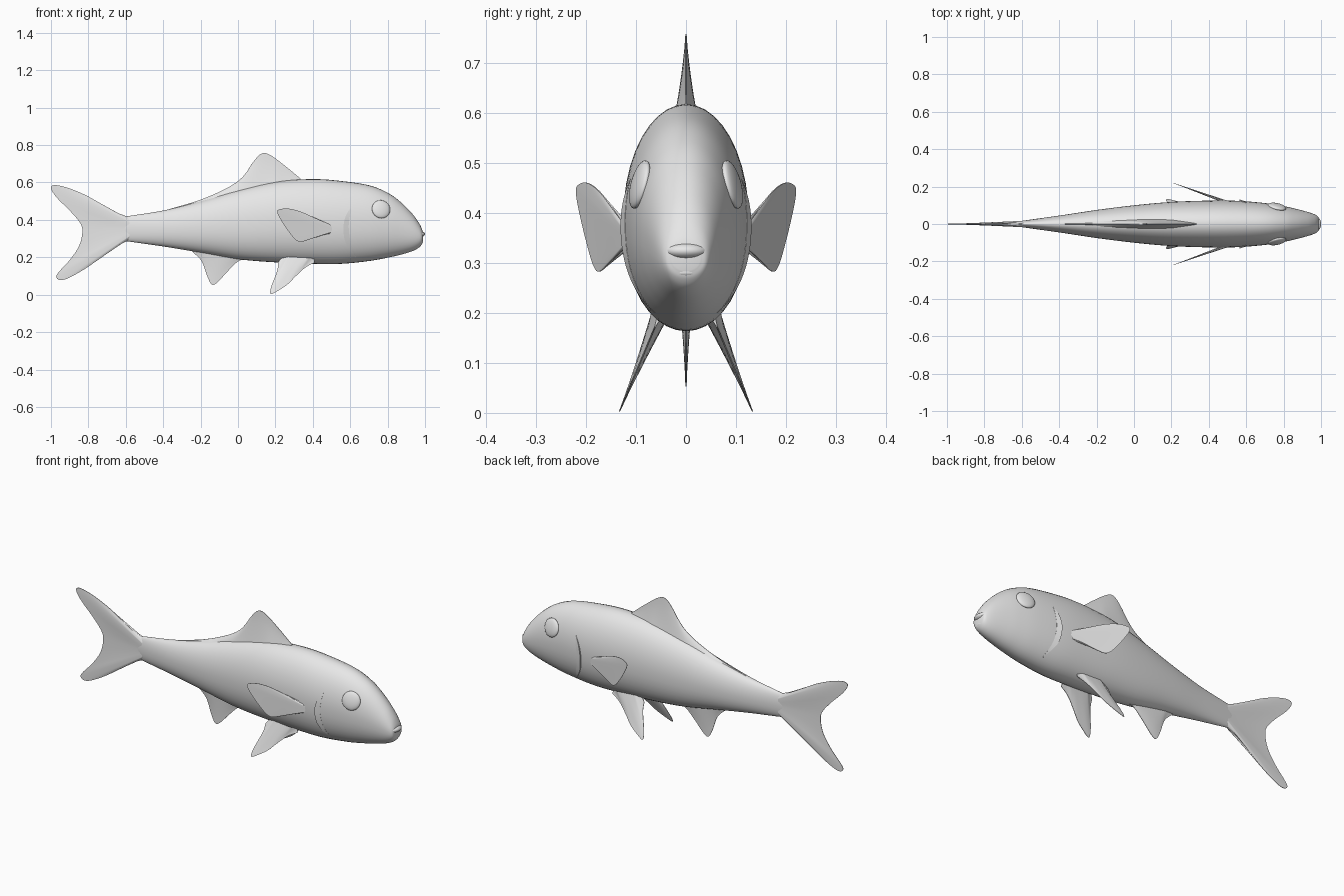
import bpy, bmesh, math
from mathutils import Vector, Matrix

cube = bpy.data.objects.get("Cube")
if cube:
    bpy.data.objects.remove(cube, do_unlink=True)

grey = bpy.data.materials.new("pale grey")
grey.use_nodes = True
GREY = (0.8, 0.8, 0.8, 1)
grey.diffuse_color = GREY
grey.node_tree.nodes["Principled BSDF"].inputs["Base Color"].default_value = GREY


def finish(name, bm, angle=50):
    """Turn a bmesh into a smooth-shaded grey object."""
    bmesh.ops.recalc_face_normals(bm, faces=bm.faces[:])
    me = bpy.data.meshes.new(name)
    bm.to_mesh(me)
    bm.free()
    me.materials.append(grey)
    ob = bpy.data.objects.new(name, me)
    bpy.context.collection.objects.link(ob)
    bpy.ops.object.select_all(action='DESELECT')
    ob.select_set(True)
    bpy.context.view_layer.objects.active = ob
    bpy.ops.object.shade_smooth_by_angle(angle=math.radians(angle))
    return ob


def spline(pts, n):
    """n + 1 points along a Catmull-Rom curve through pts."""
    p = [Vector(q) for q in pts]
    p = [p[0] * 2 - p[1]] + p + [p[-1] * 2 - p[-2]]
    out = []
    for k in range(n + 1):
        t = k / n * (len(pts) - 1)
        i = min(int(t), len(pts) - 2)
        t -= i
        a, b, c, d = p[i:i + 4]
        out.append(0.5 * (2 * b + (c - a) * t + (2 * a - 5 * b + 4 * c - d) * t * t
                          + (3 * b - a - 3 * c + d) * t ** 3))
    return out


# Body: x, top, bottom, half width
STATIONS = [
    (-0.64, .405, .30, .010), (-0.6, .418, .287, .017), (-0.4, .450, .258, .045),
    (-0.2, .500, .225, .075), (0, .560, .190, .100), (0.2, .605, .173, .118),
    (0.4, .618, .165, .125), (0.55, .608, .165, .124), (0.7, .585, .180, .112),
    (0.8, .545, .198, .096), (0.87, .495, .214, .080), (0.93, .435, .232, .064),
    (0.965, .388, .250, .052), (0.982, .355, .268, .042), (0.988, .335, .285, .028)]
RINGS = spline(STATIONS, 70)
SEG = 40
TOP_POW, LOW_POW = 1.0, 0.88


def build_body():
    bm = bmesh.new()
    rings = []
    for x, top, low, w in RINGS:
        mid, h = (top + low) / 2, (top - low) / 2
        ring = []
        for k in range(SEG):
            a = 2 * math.pi * k / SEG
            s = math.sin(a)
            s = math.copysign(abs(s) ** (TOP_POW if s > 0 else LOW_POW), s)
            ring.append(bm.verts.new((x, w * math.cos(a), mid + h * s)))
        rings.append(ring)
    for a, b in zip(rings, rings[1:]):
        for k in range(SEG):
            j = (k + 1) % SEG
            bm.faces.new((a[k], a[j], b[j], b[k]))
    bm.faces.new(rings[0])
    bm.faces.new(rings[-1])
    finish("body", bm, 70)


def body_y(x, z):
    """Half width of the body at a side position."""
    for a, b in zip(RINGS, RINGS[1:]):
        if a[0] <= x <= b[0]:
            _, top, low, w = a.lerp(b, (x - a[0]) / (b[0] - a[0]))
            s = (z - (top + low) / 2) / ((top - low) / 2)
            s = min(abs(s), 1) ** (1 / (TOP_POW if s > 0 else LOW_POW))
            return w * math.sqrt(1 - s * s)
    return 0


def fin(name, root, edge, thick, place=lambda x, z: 0, side=1, n=40, layers=6):
    """Lens-shaped fin between a root line and an outer edge, given as (x, z)."""
    bm = bmesh.new()
    ro, ed = spline(root, n), spline(edge, n)
    grids = []
    for sgn in (1, -1):
        grid = []
        for j in range(layers + 1):
            s = j / layers
            row = []
            for k in range(n + 1):
                p = ro[k].lerp(ed[k], s)
                taper = min(1, 0.25 + 4 * min(k, n - k) / n)
                t = thick * taper * (1 - s) ** 1.3 + 0.0012
                row.append(bm.verts.new((p.x, side * (place(p.x, p.y) + sgn * t), p.y)))
            grid.append(row)
        for a, b in zip(grid, grid[1:]):
            for k in range(n):
                bm.faces.new((a[k], a[k + 1], b[k + 1], b[k]))
        grids.append(grid)
    # Close the rim
    g, h = grids
    rim = [(j, 0) for j in range(layers)] + [(layers, k) for k in range(n + 1)]
    rim += [(j, n) for j in reversed(range(layers))]
    for (j, k), (l, m) in zip(rim, rim[1:]):
        bm.faces.new((g[j][k], g[l][m], h[l][m], h[j][k]))
    finish(name, bm)


build_body()

# Fins on the centre line
fin("tail_fin", [(-.58, .415), (-.58, .35), (-.58, .29)],
    [(-.6, .419), (-.7, .463), (-.8, .525), (-.9, .568), (-.975, .586), (-1, .57),
     (-.97, .52), (-.9, .45), (-.845, .385), (-.832, .335), (-.85, .26), (-.9, .185),
     (-.955, .125), (-.972, .095), (-.95, .078), (-.9, .092), (-.8, .15), (-.7, .228),
     (-.6, .287)], .017, n=72)
fin("dorsal_fin", [(-.37, .44), (-.1, .51), (.1, .57), (.33, .605)],
    [(-.37, .457), (-.2, .508), (-.05, .575), (.03, .635), (.08, .708), (.125, .754),
     (.17, .748), (.25, .69), (.335, .62)], .024)
fin("anal_fin", [(-.25, .245), (-.1, .23), (.04, .205)],
    [(-.25, .235), (-.195, .18), (-.165, .10), (-.14, .055), (-.11, .066),
     (-.055, .125), (0, .178), (.04, .187)], .012)

# Paired parts
for side, tag in ((1, "left"), (-1, "right")):
    fin(tag + "_pectoral_fin", [(.50, .375), (.505, .35), (.49, .325)],
        [(.48, .372), (.36, .434), (.28, .459), (.225, .457), (.21, .44), (.235, .39),
         (.28, .325), (.31, .292), (.34, .283), (.40, .302), (.47, .328)], .009,
        lambda x, z: .122 + (.48 - x) * .36, side)
    fin(tag + "_pelvic_fin", [(.24, .205), (.32, .20), (.41, .195)],
        [(.215, .175), (.21, .13), (.18, .05), (.172, .012), (.182, .004), (.225, .028),
         (.265, .055), (.31, .10), (.36, .145), (.41, .172)], .018,
        lambda x, z: .065 + (.165 - z) * .42, side)

    # Eye: shallow dome lying on the side of the head
    ex, ez, d = .765, .457, .01
    gx = (body_y(ex + d, ez) - body_y(ex - d, ez)) / (2 * d)
    gz = (body_y(ex, ez + d) - body_y(ex, ez - d)) / (2 * d)
    normal = Vector((-gx, side, -gz))
    turn = normal.to_track_quat('Z', 'Y').to_matrix().to_4x4()
    bm = bmesh.new()
    bmesh.ops.create_uvsphere(
        bm, u_segments=28, v_segments=14, radius=.05,
        matrix=Matrix.Translation((ex, side * body_y(ex, ez), ez)) @ turn
        @ Matrix.Diagonal((1, 1, .3, 1)))
    finish(tag + "_eye", bm)

    # Gill cover rim: crescent lifted off the body along its rear edge
    rear = spline([(.602, .468), (.576, .42), (.564, .36), (.575, .28), (.628, .20)], 24)
    front = spline([(.606, .468), (.598, .42), (.592, .36), (.602, .28), (.632, .20)], 24)
    bm = bmesh.new()
    rows = []
    for k, (r, f) in enumerate(zip(rear, front)):
        lift = .008 * math.sin(math.pi * k / 24)
        rows.append([bm.verts.new((p.x, side * (body_y(p.x, p.y) + o), p.y))
                     for p, o in ((r, -.004), (r, lift), (f, .0005), (f, -.004))])
    for a, b in zip(rows, rows[1:]):
        for k in range(4):
            bm.faces.new((a[k], a[(k + 1) % 4], b[(k + 1) % 4], b[k]))
    bm.faces.new(rows[0])
    bm.faces.new(rows[-1])
    finish(tag + "_gill_cover", bm, 30)

# Lips, leaving a dark slit between them
for name, x, z, size in (("upper_lip", .962, .324, (.038, .046, .019)),
                         ("lower_lip", .952, .281, (.036, .044, .016))):
    bm = bmesh.new()
    bmesh.ops.create_uvsphere(
        bm, u_segments=28, v_segments=14, radius=1,
        matrix=Matrix.Translation((x, 0, z)) @ Matrix.Diagonal((*size, 1)))
    finish(name, bm)
